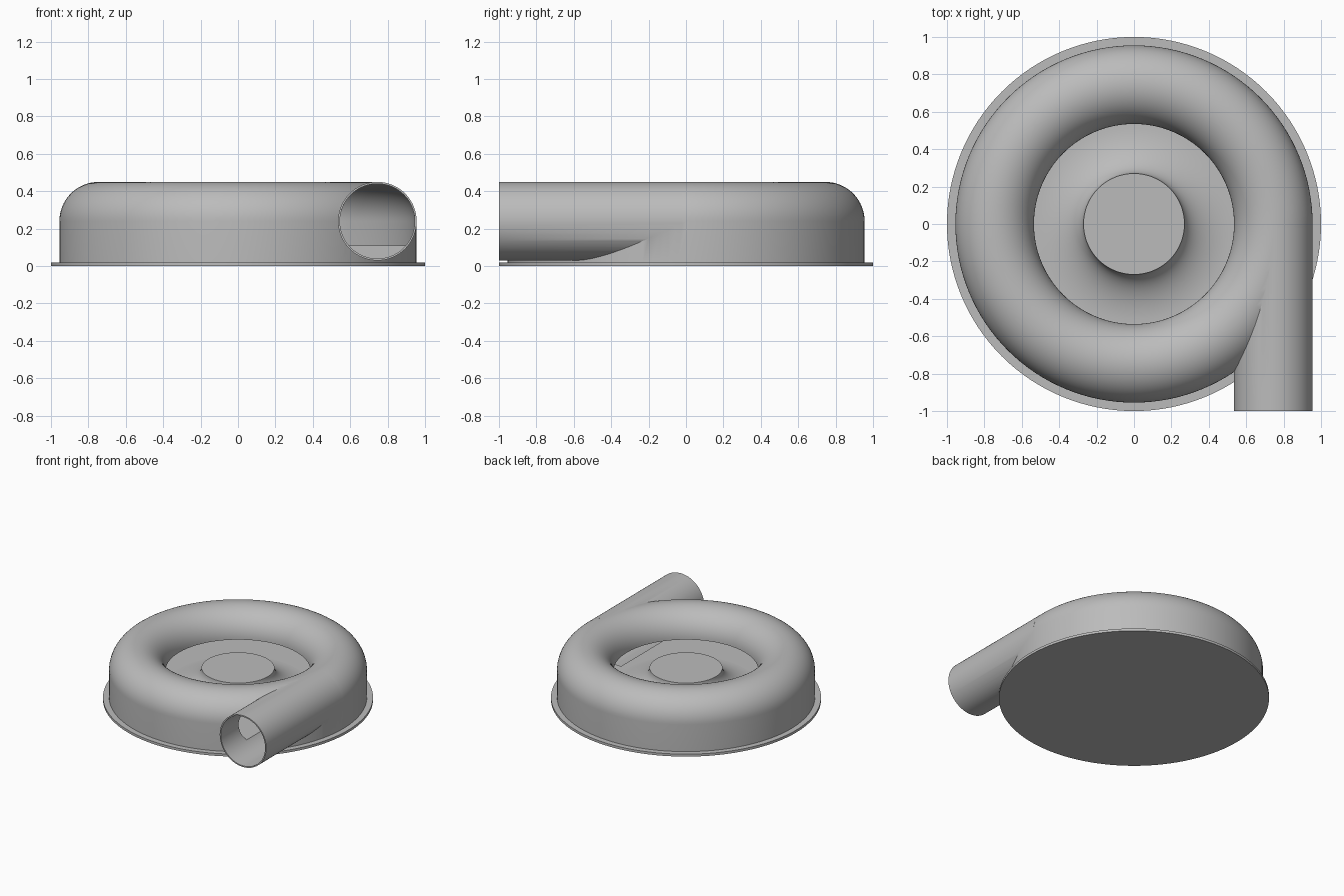
import bpy
import bmesh
import math
from mathutils import Matrix, Vector

old = bpy.data.objects.get("Cube")
if old:
    bpy.data.objects.remove(old, do_unlink=True)

RING, TUBE, BORE, MID, FLOOR = 0.745, 0.21, 0.2, 0.24, 0.11

metal = bpy.data.materials.new("cast_grey")
metal.use_nodes = True
metal.diffuse_color = (0.5, 0.5, 0.5, 1)
metal.node_tree.nodes["Principled BSDF"].inputs["Base Color"].default_value = (0.5, 0.5, 0.5, 1)


def make_object(name, bm):
    bmesh.ops.recalc_face_normals(bm, faces=bm.faces)
    mesh = bpy.data.meshes.new(name)
    bm.to_mesh(mesh)
    bm.free()
    mesh.materials.append(metal)
    obj = bpy.data.objects.new(name, mesh)
    bpy.context.collection.objects.link(obj)
    return obj


def revolve(name, profile, closed=False, steps=128):
    """Spin an (r, z) profile about the z axis."""
    bm = bmesh.new()
    verts = [bm.verts.new((r, 0, z)) for r, z in profile]
    edges = [bm.edges.new(pair) for pair in zip(verts, verts[1:])]
    if closed:
        edges.append(bm.edges.new((verts[-1], verts[0])))
    bmesh.ops.spin(bm, geom=verts + edges, cent=(0, 0, 0), axis=(0, 0, 1),
                   angle=math.tau, steps=steps)
    bmesh.ops.remove_doubles(bm, verts=bm.verts, dist=0.00005)
    return make_object(name, bm)


def pipe(name, radius, y0, y1):
    """Capped cylinder along y through the outlet axis."""
    bm = bmesh.new()
    place = Matrix.Translation(Vector((RING, (y0 + y1) / 2, MID))) @ Matrix.Rotation(math.pi / 2, 4, "X")
    bmesh.ops.create_cone(bm, cap_ends=True, segments=96, radius1=radius,
                          radius2=radius, depth=y1 - y0, matrix=place)
    return make_object(name, bm)


def dome(radius, count=32):
    """Upper half of the tube section, outside to inside."""
    return [(RING + radius * math.cos(math.pi * i / count),
             MID + radius * math.sin(math.pi * i / count)) for i in range(count + 1)]


def combine(target, other, operation):
    mod = target.modifiers.new(operation.lower(), "BOOLEAN")
    mod.operation, mod.object, mod.solver = operation, other, "EXACT"
    bpy.context.view_layer.update()
    result = bpy.data.meshes.new_from_object(
        target.evaluated_get(bpy.context.evaluated_depsgraph_get()))
    target.modifiers.clear()
    target.data = result
    bpy.data.objects.remove(other, do_unlink=True)


# Round base plate
base = revolve("base_plate", [(0, 0), (1, 0), (1, 0.02), (0, 0.02)])

# Volute casing with the flared hub in its open centre
hub_r, hub_z, lip = 0.27, 0.26, RING - TUBE
flare = [(lip - (lip - hub_r) * math.sin(a), hub_z - (hub_z - FLOOR) * math.cos(a))
         for a in [math.pi / 2 * i / 16 for i in range(17)]]
bowl = [(lip - f * (lip - hub_r), FLOOR + (hub_z - FLOOR) * (1 - math.sqrt(1 - f * f)))
        for f in [math.sin(math.pi / 2 * i / 16) for i in range(17)]]
casing = revolve("volute_casing",
                 [(0, 0.01), (RING + TUBE, 0.01)] + dome(TUBE) + bowl + [(0, hub_z)])

# Tangential outlet pipe, then the hollow channel and bore
combine(casing, pipe("outlet_pipe", TUBE, -1, -0.02), "UNION")
channel = [(lip - 0.005, FLOOR), (RING + BORE, FLOOR)] + dome(BORE) + [(lip - 0.005, MID)]
combine(casing, revolve("channel_cutter", channel, closed=True), "DIFFERENCE")
combine(casing, pipe("bore_cutter", BORE, -1.1, -0.01), "DIFFERENCE")

# Smooth shading with crisp rims
bpy.ops.object.select_all(action="DESELECT")
for obj in (base, casing):
    obj.select_set(True)
bpy.context.view_layer.objects.active = casing
bpy.ops.object.shade_smooth_by_angle(angle=math.radians(30))
